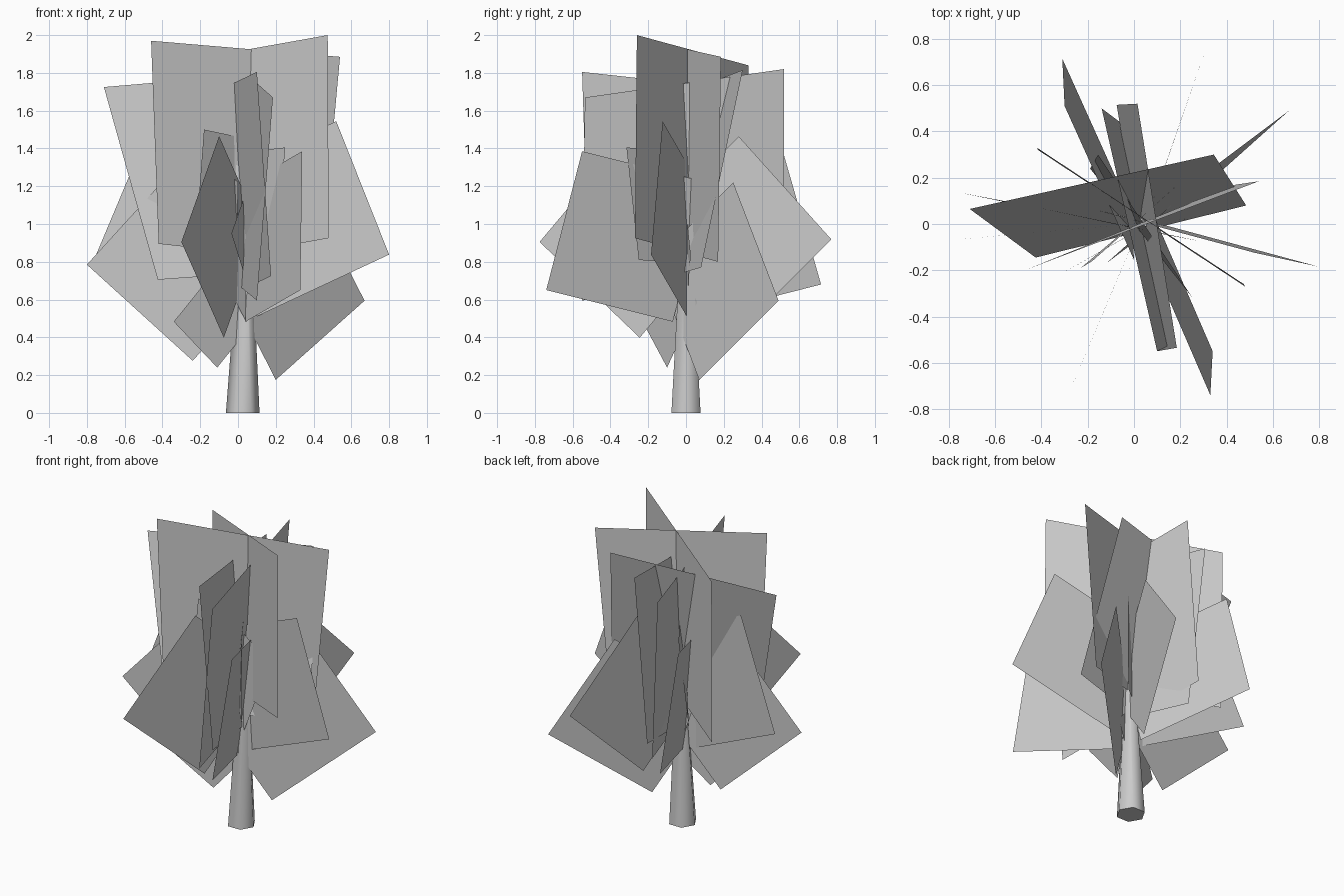
import bpy
from mathutils import Vector


def card_group(name, cards):
    """One mesh of flat leaf cards; the fourth corner of a card defaults to a parallelogram."""
    verts, faces = [], []
    for card in cards:
        pts = [Vector(p) for p in card]
        if len(pts) == 3:
            pts.append(pts[0] + pts[2] - pts[1])
        n = len(verts)
        verts += pts
        faces.append((n, n + 1, n + 2, n + 3))
    mesh = bpy.data.meshes.new(name)
    mesh.from_pydata(verts, [], faces)
    obj = bpy.data.objects.new(name, mesh)
    bpy.context.collection.objects.link(obj)
    return obj


# Trunk: six-sided, tapered, slightly leaning cone
def trunk():
    bpy.ops.mesh.primitive_cone_add(vertices=6, radius1=0.089, radius2=0.015, depth=1.2,
                                    location=(0.025, 0, 0.6), rotation=(0, 0, 0.5235988))
    obj = bpy.context.object
    obj.name = "trunk"
    bpy.ops.object.transform_apply(location=True, rotation=True, scale=True)
    for v in obj.data.vertices:
        v.co.x += 0.015 * v.co.z
    # keep a point of the hexagon on the x axis
    if max(v.co.x for v in obj.data.vertices) < 0.11:
        for v in obj.data.vertices:
            cx = 0.025 + 0.015 * v.co.z
            dx, dy = v.co.x - cx, v.co.y
            v.co.x, v.co.y = cx - dy, dx
    for p in obj.data.polygons:
        p.use_smooth = len(p.vertices) == 4


trunk()

# Crown: crossed upright cards through the trunk axis
card_group("crown_leaf_cards", [
    [(-.42, .33, 1.84), (.475, -.26, 2.0), (.48, -.27, .925)],
    [(-.46, -.195, 1.97), (.54, .185, 1.885), (.44, .17, .80), (-.42, -.18, .895)],
    [(-.71, .065, 1.725), (.345, .30, 1.815), (.485, .08, .77), (-.425, -.145, .705)],
    [(.10, -.55, 1.805), (-.14, .50, 1.69), (-.06, .44, .61), (.175, -.515, .725)],
    [(.185, -.535, 1.67), (.015, .52, 1.82), (-.075, .515, .74), (.10, -.55, .595)],
])

# Inner: smaller crossed cards
card_group("inner_leaf_cards", [
    [(.25, -.315, 1.405), (-.155, .30, 1.36), (-.19, .24, .77), (.2, -.25, .81)],
    [(-.18, -.16, 1.5), (.2, .18, 1.42), (.17, .15, .75), (-.23, -.19, .83)],
])

# Side: cards radiating outward in four directions
card_group("side_leaf_cards", [
    [(.04, -.07, .483), (.33, -.74, .65), (.34, -.55, 1.385)],
    [(-.01, .05, .51), (-.31, .715, .68), (-.30, .51, 1.395)],
    [(.04, .02, .483), (.80, -.185, .838), (.52, -.124, 1.544)],
    [(0, -.02, .48), (-.75, .135, .84), (-.46, .08, 1.53)],
])

# Lower: drooping square cards standing on a corner
card_group("lower_leaf_cards", [
    [(.20, .07, .175), (.67, .49, .594), (.35, .25, 1.22)],
    [(-.24, -.02, .276), (-.80, -.07, .785), (-.29, -.025, 1.345)],
    [(-.075, -.245, .398), (-.30, -.775, .905), (-.10, -.305, 1.465)],
    [(.135, .255, .405), (.315, .77, .918), (.145, .28, 1.463)],
    [(-.11, -.10, .24), (-.34, -.23, .483), (-.06, -.07, .83)],
])
